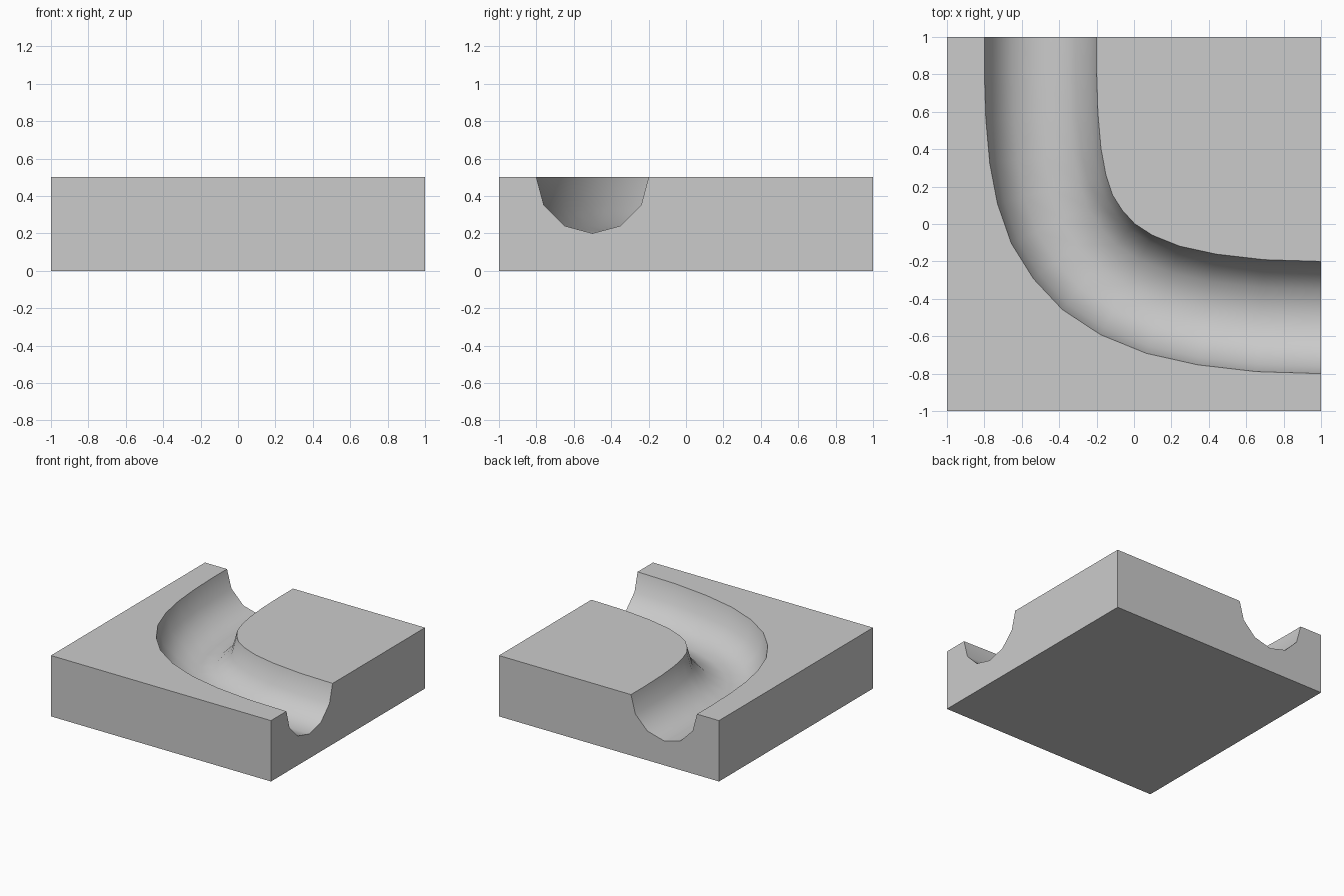
import bpy, bmesh, math
from mathutils import Vector

if "Cube" in bpy.data.objects:
    bpy.data.objects.remove(bpy.data.objects["Cube"])

R, TOP, SEGS = 0.3, 0.5, 6

# Centre line of the channel, from the back edge round to the right edge
path = [Vector(p) for p in [
    (-.5, 1), (-.5, .81), (-.4925, .575), (-.474, .365), (-.44, .185),
    (-.385, .025), (-.30, -.11), (-.19, -.228), (-.04, -.326),
    (.155, -.405), (.39, -.457), (.675, -.49), (1, -.5)]]

bm = bmesh.new()


def vert(x, y, z):
    return bm.verts.new((x, y, z))


# Half-round channel swept along the path
rings = []
for i, p in enumerate(path):
    if i == 0:
        t = Vector((0, -1))
    elif i == len(path) - 1:
        t = Vector((1, 0))
    else:
        t = ((path[i + 1] - p).normalized() + (p - path[i - 1]).normalized()).normalized()
    side = Vector((t.y, -t.x))  # towards the outside of the bend
    ring = []
    for k in range(SEGS + 1):
        a = math.pi * k / SEGS
        q = p + side * (R * math.cos(a))
        ring.append(vert(q.x, q.y, TOP - R * math.sin(a)))
    rings.append(ring)

channel = []
for a, b in zip(rings, rings[1:]):
    for k in range(SEGS):
        channel.append(bm.faces.new((a[k], a[k + 1], b[k + 1], b[k])))

# Block corners: front left, front right, back right, back left
corners = [(-1, -1), (1, -1), (1, 1), (-1, 1)]
lo = [vert(x, y, 0) for x, y in corners]
hi = [vert(x, y, TOP) for x, y in corners]

# Top ledges outside and inside the bend
outer = [r[0] for r in rings]
inner = [r[-1] for r in rings]
bm.faces.new(outer + [hi[1], hi[0], hi[3]])
bm.faces.new(inner + [hi[2]])

# Bottom, plain sides, and the two sides the channel runs through
bm.faces.new(lo)
bm.faces.new((lo[0], lo[1], hi[1], hi[0]))
bm.faces.new((lo[3], lo[0], hi[0], hi[3]))
bm.faces.new([lo[1], lo[2], hi[2]] + rings[-1][::-1] + [hi[1]])
bm.faces.new([lo[2], lo[3], hi[3]] + rings[0] + [hi[2]])

bmesh.ops.recalc_face_normals(bm, faces=bm.faces[:])

# Smooth channel, crisp block
for f in channel:
    f.smooth = True
for e in bm.edges:
    e.smooth = all(f.smooth for f in e.link_faces)

mesh = bpy.data.meshes.new("curved_channel_block")
bm.to_mesh(mesh)
bm.free()
obj = bpy.data.objects.new("curved_channel_block", mesh)
bpy.context.collection.objects.link(obj)
